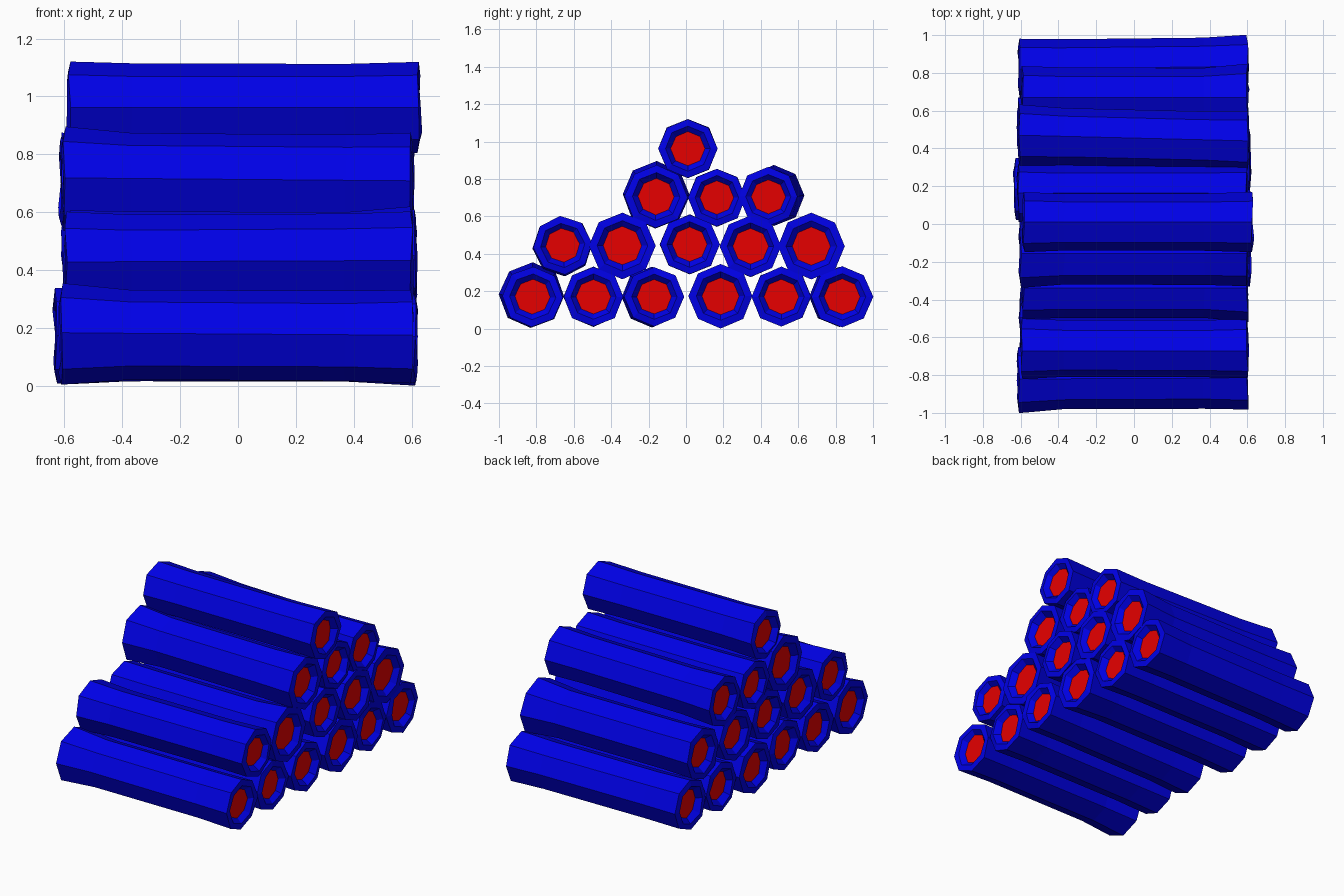
import bpy, bmesh, math, random
from mathutils import Vector

random.seed(4)
cube = bpy.data.objects.get("Cube")
if cube:
    bpy.data.objects.remove(cube, do_unlink=True)


def make_material(name, color):
    mat = bpy.data.materials.new(name)
    mat.use_nodes = True
    mat.diffuse_color = color
    bsdf = next(n for n in mat.node_tree.nodes if n.type == 'BSDF_PRINCIPLED')
    bsdf.inputs["Base Color"].default_value = color
    return mat


bark = make_material("blue bark", (0, 0, 0.8, 1))
heart = make_material("red heartwood", (0.8, 0, 0, 1))
SIDES = 8
RIM, RECESS = 0.006, 0.027


def make_log(name, y, z, r_left, r_right, x_left, x_right, dy=0.0, dz=0.0, roll=0.0):
    """Octagonal log along x; dy and dz shift the end at -x."""
    bm = bmesh.new()
    mid = 0.96 * min(r_left, r_right)
    phase = math.pi / 2 + roll
    # x position and radius: recessed cap, rim, flared end, waist, and back out
    sections = [
        (RECESS - x_left, 0.58 * r_left), (-x_left - RIM, 0.76 * r_left),
        (-x_left, r_left), (-0.37, mid), (0.37, mid), (x_right, r_right),
        (x_right + RIM, 0.76 * r_right), (x_right - RECESS, 0.58 * r_right)]
    rings = []
    for x, r in sections:
        shift = 0.5 - x / (2 * x_right)
        ring = []
        for i in range(SIDES):
            a = phase + math.tau * i / SIDES
            rr = r * random.uniform(0.985, 1.01)
            wobble = random.uniform(-0.006, 0.006)
            ring.append(bm.verts.new(Vector((
                x + wobble, y + dy * shift + rr * math.cos(a),
                z + dz * shift + rr * math.sin(a)))))
        rings.append(ring)
    for a, b in zip(rings, rings[1:]):
        for i in range(SIDES):
            j = (i + 1) % SIDES
            bm.faces.new((a[i], a[j], b[j], b[i]))
    # Red cut faces
    for cap in (rings[0], rings[-1]):
        bm.faces.new(cap).material_index = 1
    bmesh.ops.recalc_face_normals(bm, faces=bm.faces)
    mesh = bpy.data.meshes.new(name)
    bm.to_mesh(mesh)
    bm.free()
    mesh.materials.append(bark)
    mesh.materials.append(heart)
    obj = bpy.data.objects.new(name, mesh)
    bpy.context.collection.objects.link(obj)


# Each row: y, z, end radii, end positions, optional shift of the -x end and roll
rows = {
    "bottom_log": [
        (-.82, .17, .175, .163, .61, .6, -.005, .008, -.03),
        (-.495, .17, .16, .16, .6, .595), (-.17, .17, .162, .16, .585, .61, -.012, -.002),
        (.185, .173, .165, .172, .63, .61), (.51, .17, .16, .16, .61, .6),
        (.835, .17, .162, .165, .605, .6, -.015)],
    "second_log": [
        (-.66, .445, .162, .157, .595, .6, 0, -.005, .08),
        (-.34, .443, .165, .178, .585, .6), (.02, .45, .16, .16, .6, .61),
        (.345, .44, .165, .165, .6, .61), (.67, .44, .165, .178, .59, .6)],
    "third_log": [
        (-.16, .705, .18, .168, .6, .595, 0, .01, -.02),
        (.165, .7, .155, .155, .61, .595),
        (.44, .705, .163, .158, .605, .605, .03, .006)],
    "top_log": [(.01, .962, .16, .158, .583, .625)],
}
for row, logs in rows.items():
    for n, spec in enumerate(logs, 1):
        make_log(f"{row}_{n}", *spec)
